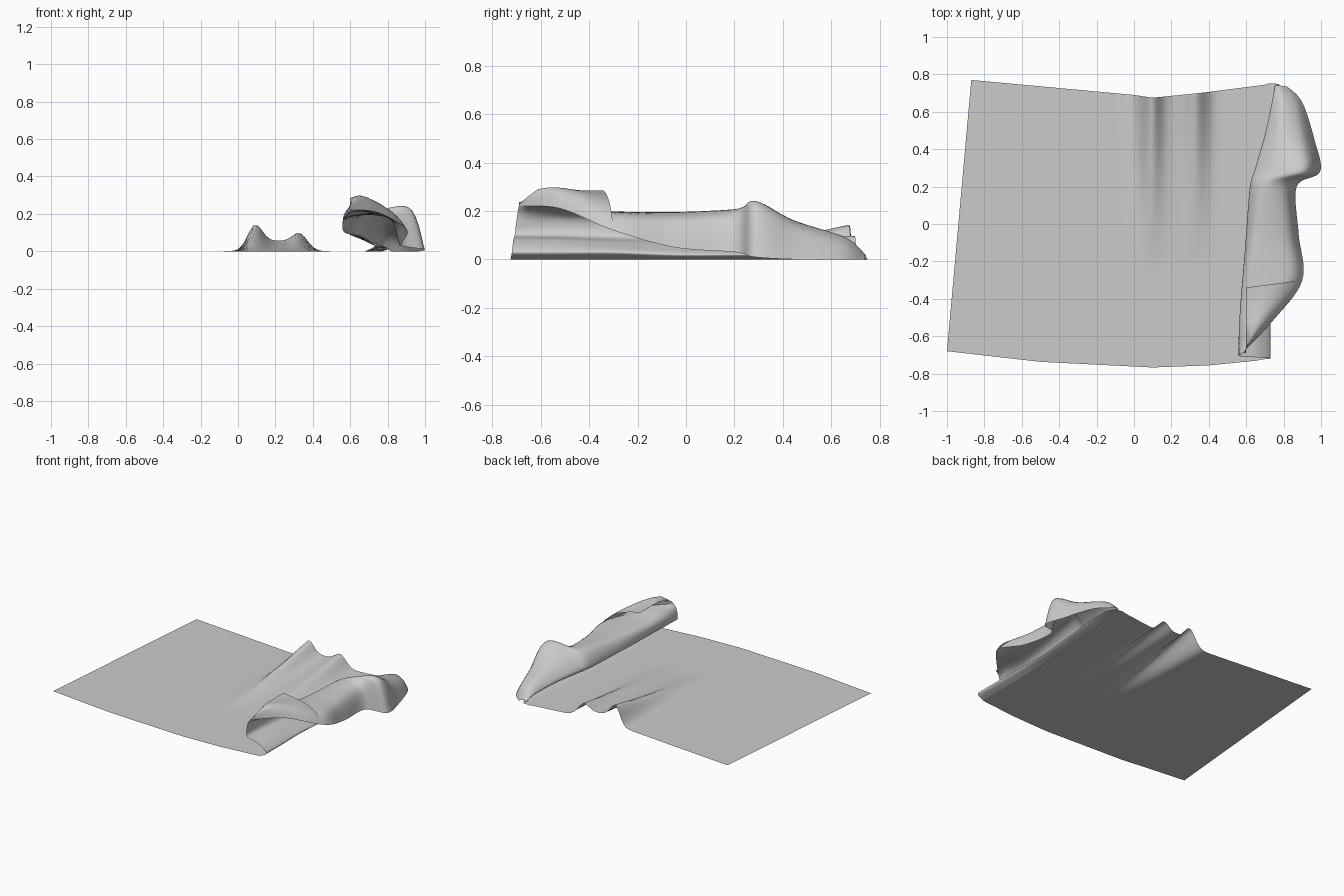
import bpy, math

if "Cube" in bpy.data.objects:
    bpy.data.objects.remove(bpy.data.objects["Cube"])

# Fold cross-sections: start y, end y, then six (x, z) points from the lower
# crease, back left, over the top and out to the free edge
STATIONS = [
    (-.725, -.69, (.73, .03), (.66, .08), (.57, .10), (.56, .15), (.565, .19), (.58, .22)),
    (-.53, -.52, (.73, .03), (.66, .08), (.575, .10), (.57, .17), (.64, .21), (.74, .21)),
    (-.30, -.30, (.73, .03), (.66, .07), (.585, .10), (.61, .185), (.82, .19), (.90, .12)),
    (-.05, -.05, (.74, .02), (.67, .06), (.60, .10), (.65, .19), (.82, .17), (.88, .05)),
    (.20, .20, (.76, .02), (.69, .05), (.62, .10), (.68, .20), (.82, .18), (.87, .03)),
    (.32, .28, (.77, .02), (.70, .05), (.65, .10), (.75, .20), (.92, .23), (.995, .01)),
    (.50, .45, (.79, .02), (.74, .04), (.70, .08), (.78, .15), (.90, .13), (.965, .0)),
    (.68, .65, (.80, .01), (.77, .02), (.74, .05), (.79, .09), (.86, .06), (.90, .0)),
    (.752, .735, (.77, .0), (.77, .006), (.755, .012), (.775, .02), (.80, .012), (.82, .0)),
]
FRONT = [(-1, -.68), (-.5, -.737), (.1, -.767), (.4, -.756), (.8, -.716)]
BACK = [(-.87, .77), (0, .69), (.1, .675), (.35, .70), (.8, .757)]


def lerp(a, b, t):
    return a + (b - a) * t


def spline(points, t):
    """Catmull-Rom through tuples, t in 0..len-1."""
    n = len(points) - 1
    i = min(int(t), n - 1)
    f = t - i
    p1, p2 = points[i], points[i + 1]
    p0, p3 = points[max(i - 1, 0)], points[min(i + 2, n)]
    return tuple(.5 * (2 * b + (c - a) * f + (2 * a - 5 * b + 4 * c - d) * f * f
                       + (3 * b - a - 3 * c + d) * f ** 3)
                 for a, b, c, d in zip(p0, p1, p2, p3))


def edge(points, x):
    """Piecewise linear y of a hem at x."""
    for (x0, y0), (x1, y1) in zip(points, points[1:]):
        if x <= x1:
            return lerp(y0, y1, (x - x0) / (x1 - x0))
    return points[-1][1]


def bump(x, c, w):
    return math.exp(-((x - c) / w) ** 2)


def ripple(x, y):
    fade = max(0, min(1, (y + .25) / .93)) ** 1.4
    return fade * (.12 * bump(x, .09, .055) + .08 * bump(x, .33, .06) + .055 * bump(x, .2, .12))


def grid_object(name, rows):
    w = len(rows[0])
    faces = [(r * w + c, r * w + c + 1, (r + 1) * w + c + 1, (r + 1) * w + c)
             for r in range(len(rows) - 1) for c in range(w - 1)]
    mesh = bpy.data.meshes.new(name)
    mesh.from_pydata([p for row in rows for p in row], [], faces)
    mesh.polygons.foreach_set("use_smooth", [True] * len(faces))
    ob = bpy.data.objects.new(name, mesh)
    bpy.context.collection.objects.link(ob)
    return ob


# Cloth sheet: flat area with ripples, continuing into the S-shaped fold
flat = [(s[0], s[1]) + tuple(v for p in s[2:] for v in p) for s in STATIONS]
PER, COLS, FOLD = 8, 70, 40
rows, fold_edge = [], []
for r in range(PER * (len(STATIONS) - 1) + 1):
    s = spline(flat, r / PER)
    y0, y1 = s[:2]
    v = (y0 + .725) / 1.477
    prof = [(s[i], s[i + 1]) for i in range(2, 14, 2)]
    x_end = prof[0][0] - .05
    row = []
    for c in range(COLS):
        x = lerp(lerp(-1, -.87, v), x_end, c / COLS)
        y = lerp(edge(FRONT, x), edge(BACK, x), v)
        row.append((x, y, ripple(x, y)))
    prof = [(x_end, 0)] + prof
    for c in range(FOLD + 1):
        x, z = spline(prof, c / FOLD * (len(prof) - 1))
        row.append((min(x, 1), lerp(y0, y1, c / FOLD), max(z, 0)))
    rows.append(row)
    if r <= 2 * PER:
        fold_edge.append(row[-1])
grid_object("cloth_sheet", rows)

# Front corner of the upper layer, turned back along a diagonal crease
flap = []
for i, (x, y, z) in enumerate(fold_edge):
    t = i / (len(fold_edge) - 1)
    tx, ty, tz = .60, lerp(-.69, -.34, t), lerp(.235, .285, min(1, t * 2.5))
    flap.append([(lerp(x, tx, k / 12), lerp(y, ty, k / 12),
                  lerp(z, tz, k / 12) + .05 * min(1, t * 4) * math.sin(math.pi * (k / 12) ** .7))
                 for k in range(13)])
grid_object("folded_corner", flap)
